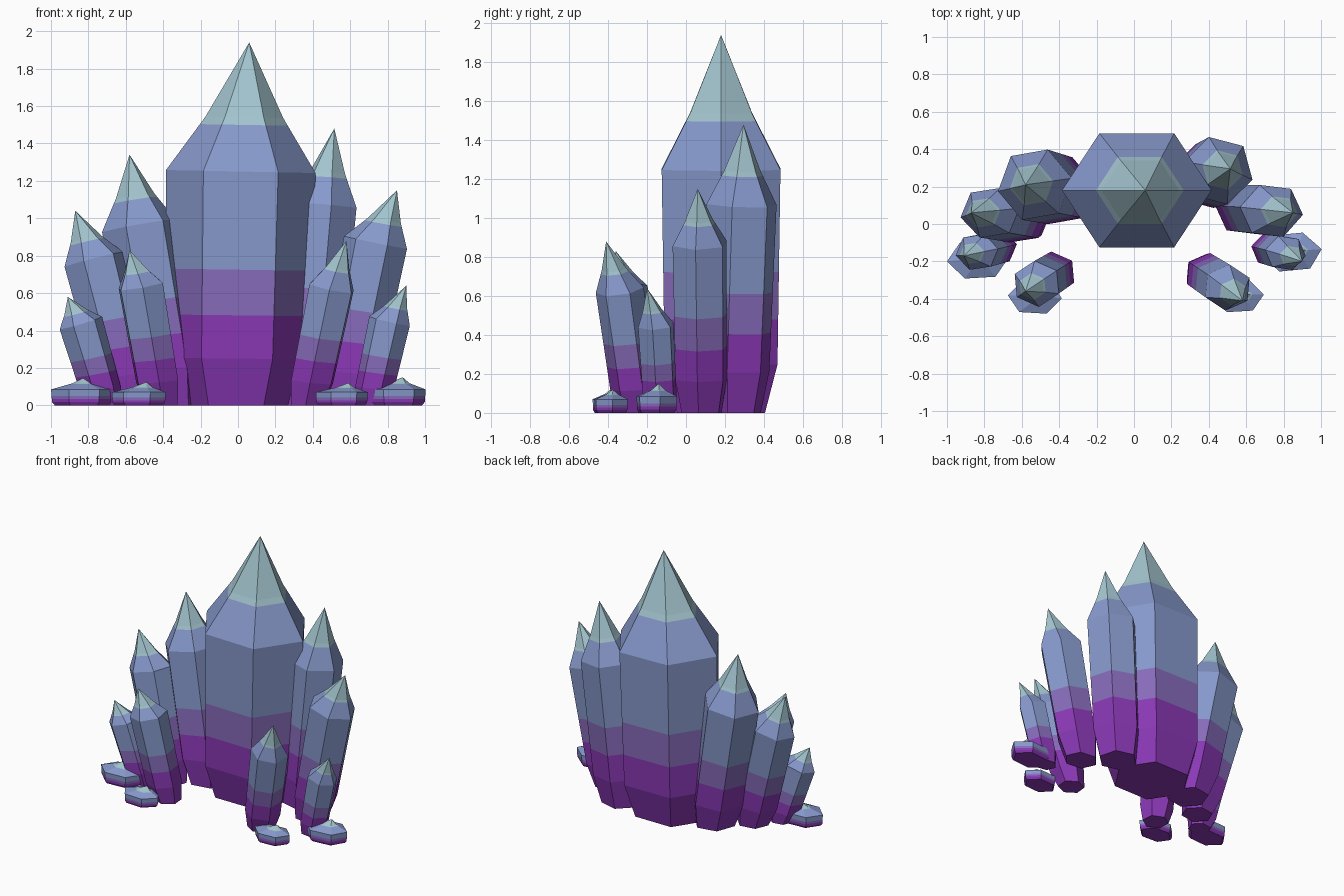
import bpy
import math
from mathutils import Vector

if "Cube" in bpy.data.objects:
    bpy.data.objects.remove(bpy.data.objects["Cube"])


def material(name, rgb):
    m = bpy.data.materials.new(name)
    lin = [c / 12.92 if c <= 0.04045 else ((c + 0.055) / 1.055) ** 2.4 for c in rgb]
    m.diffuse_color = (*lin, 1)
    m.use_nodes = True
    m.node_tree.nodes["Principled BSDF"].inputs["Base Color"].default_value = m.diffuse_color
    return m


MATS = [material("deep_purple", (0.54, 0.22, 0.71)),
        material("lavender", (0.53, 0.42, 0.73)),
        material("slate_blue", (0.53, 0.60, 0.80)),
        material("pale_teal", (0.64, 0.77, 0.81))]


def crystal(name, base, shoulder, tip, radius, rot=0, sy=0.88,
            base_scale=0.74, low_scale=0.95, mid=(0.42, 0.52)):
    """Six-sided crystal skinned from rings along a leaning axis."""
    b, s, t = Vector((*base, 0)), Vector(shoulder), Vector(tip)
    axis = s - b
    lean = Vector((axis.x, axis.y)) / max(axis.z, 0.2)

    # Rings: (centre, radius factor, tilt, colour of the faces above)
    rings = [(b, base_scale, 0, 0)]
    for f, col in ((0.2, 0), (0.385, 1), (0.58, 2), (1.0, 2)):
        k = (f - 0.2) / 0.8
        rings.append((b.lerp(s, f), low_scale + (1 - low_scale) * k, 0.5 + 0.5 * k, col))
    mf, mr = mid
    f = mf * 0.86
    rings.append((s.lerp(t, f), 1 + (mr - 1) * 0.86, 0.9, 3))
    rings.append((s.lerp(t, mf), mr, 0.9, 3))

    verts, faces, cols = [], [], []
    for c, r, tilt, _ in rings:
        for i in range(6):
            a = math.radians(60 * i + rot)
            dx, dy = radius * r * math.cos(a), radius * r * sy * math.sin(a)
            verts.append((c.x + dx, c.y + dy, c.z - tilt * (lean.x * dx + lean.y * dy)))
    verts.append(t)

    faces.append(list(range(5, -1, -1)))
    cols.append(0)
    for j in range(len(rings)):
        for i in range(6):
            n = (i + 1) % 6
            if j < len(rings) - 1:
                faces.append([j * 6 + i, j * 6 + n, j * 6 + 6 + n, j * 6 + 6 + i])
            else:
                faces.append([j * 6 + i, j * 6 + n, len(verts) - 1])
            cols.append(rings[j][3])

    me = bpy.data.meshes.new(name)
    me.from_pydata(verts, [], faces)
    for m in MATS:
        me.materials.append(m)
    for p, c in zip(me.polygons, cols):
        p.material_index = c
    ob = bpy.data.objects.new(name, me)
    bpy.context.collection.objects.link(ob)


# Central spire
crystal("main_crystal", (-0.01, 0.18), (0.015, 0.18, 1.25), (0.06, 0.18, 1.94), 0.4)

# Left cluster
crystal("left_large_crystal", (-0.36, 0.17), (-0.53, 0.21, 0.96), (-0.58, 0.21, 1.34), 0.2, 10, 1.0)
crystal("left_medium_crystal", (-0.57, 0.02), (-0.77, 0.06, 0.78), (-0.87, 0.06, 1.04), 0.16, 10)
crystal("left_outer_crystal", (-0.71, -0.12), (-0.84, -0.15, 0.44), (-0.91, -0.17, 0.58), 0.115, 10)
crystal("left_front_crystal", (-0.41, -0.25), (-0.52, -0.32, 0.64), (-0.58, -0.36, 0.83), 0.13, 35, 0.95)

# Right cluster
crystal("right_large_crystal", (0.36, 0.25), (0.45, 0.285, 1.07), (0.515, 0.295, 1.48), 0.19, -15, 0.98)
crystal("right_medium_crystal", (0.56, 0.08), (0.735, 0.07, 0.87), (0.85, 0.06, 1.15), 0.17, -8)
crystal("right_outer_crystal", (0.71, -0.13), (0.81, -0.155, 0.45), (0.9, -0.2, 0.64), 0.11, -10)
crystal("right_front_crystal", (0.37, -0.255), (0.5, -0.34, 0.63), (0.58, -0.41, 0.88), 0.13, -35, 0.95)

# Squat shards lying in front
for name, x, y, z, tx, tz, r, rot in (
        ("left_outer_shard", -0.835, -0.19, 0.085, -0.82, 0.15, 0.165, 5),
        ("left_front_shard", -0.53, -0.39, 0.07, -0.49, 0.125, 0.145, -5),
        ("right_front_shard", 0.555, -0.385, 0.07, 0.59, 0.12, 0.14, 5),
        ("right_outer_shard", 0.84, -0.15, 0.085, 0.88, 0.15, 0.165, 8)):
    crystal(name, (x, y), (x, y, z), (tx, y + 0.01, tz), r, rot, 0.68, 0.88, 0.97, (0.5, 0.36))
